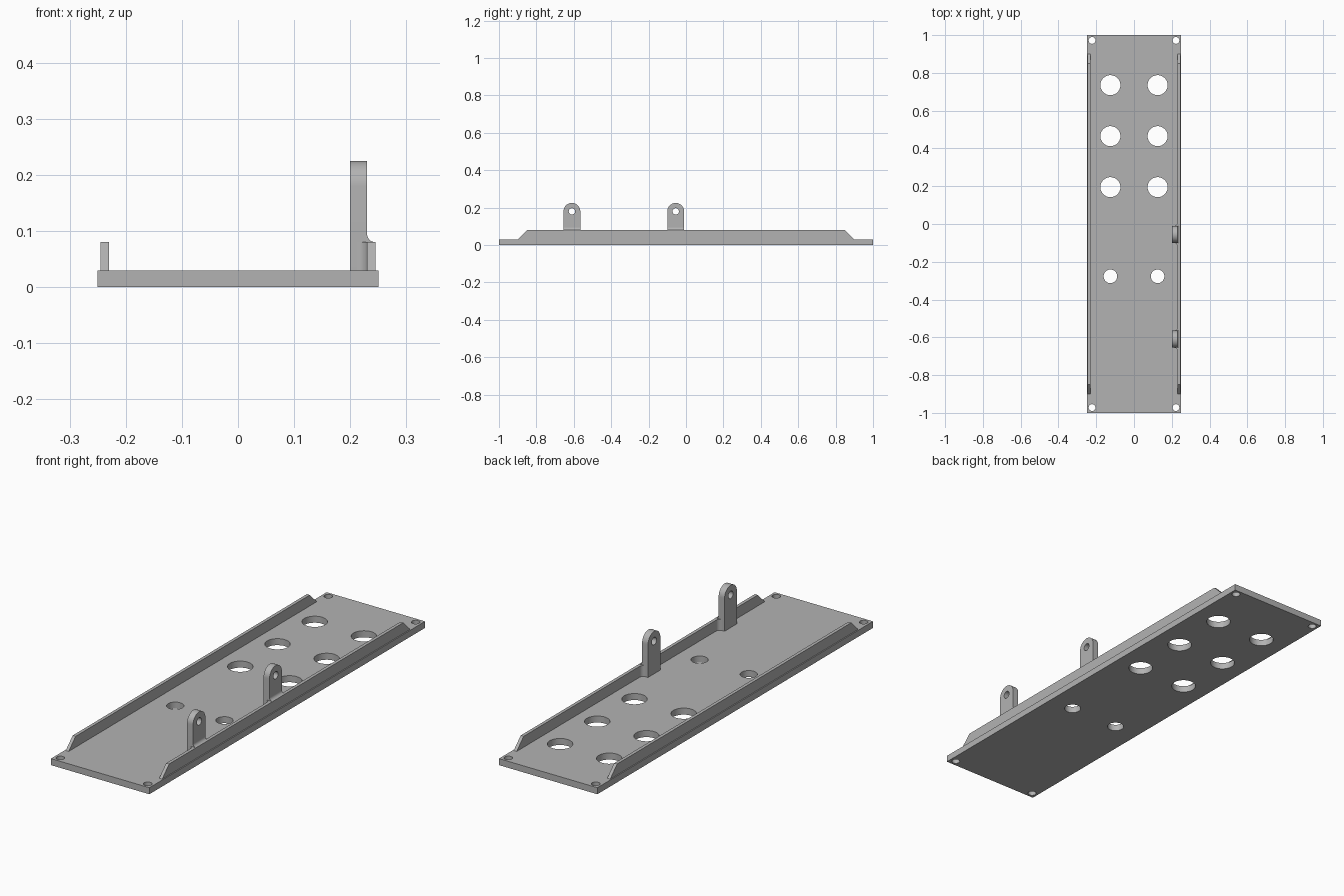
import bpy, math
from mathutils import Matrix

if "Cube" in bpy.data.objects:
    bpy.data.objects.remove(bpy.data.objects["Cube"])

grey = bpy.data.materials.new("grey metal")
grey.diffuse_color = (0.45, 0.45, 0.45, 1)
grey.use_nodes = True
grey.node_tree.nodes["Principled BSDF"].inputs["Base Color"].default_value = grey.diffuse_color

# Axis maps: profile (u, v) and extrusion w to world axes
XY = Matrix.Identity(4)
YZ = Matrix(((0, 0, 1, 0), (1, 0, 0, 0), (0, 1, 0, 0), (0, 0, 0, 1)))
XZ = Matrix(((1, 0, 0, 0), (0, 0, -1, 0), (0, 1, 0, 0), (0, 0, 0, 1)))


def arc(cx, cy, r, a0, a1, n):
    return [(cx + r * math.cos(math.radians(a0 + (a1 - a0) * i / n)),
             cy + r * math.sin(math.radians(a0 + (a1 - a0) * i / n))) for i in range(n + 1)]


def circle(cx, cy, r, n=48):
    return arc(cx, cy, r, 0, 360, n)[:-1]


def prism(name, loops, w0, w1, axes):
    """Extrude an outline (first loop) with holes (other loops) from w0 to w1."""
    cu = bpy.data.curves.new(name, 'CURVE')
    cu.dimensions = '2D'
    cu.fill_mode = 'BOTH'
    cu.extrude = (w1 - w0) / 2
    for pts in loops:
        s = cu.splines.new('POLY')
        s.points.add(len(pts) - 1)
        for p, (u, v) in zip(s.points, pts):
            p.co = (u, v, 0, 1)
        s.use_cyclic_u = True
    ob = bpy.data.objects.new(name, cu)
    bpy.context.collection.objects.link(ob)
    bpy.ops.object.select_all(action='DESELECT')
    ob.select_set(True)
    bpy.context.view_layer.objects.active = ob
    bpy.ops.object.convert(target='MESH')
    ob = bpy.context.object
    ob.data.transform(axes @ Matrix.Translation((0, 0, (w0 + w1) / 2)))
    # weld caps to walls and make normals face outward
    bpy.ops.object.mode_set(mode='EDIT')
    bpy.ops.mesh.select_all(action='SELECT')
    bpy.ops.mesh.remove_doubles(threshold=0.00005)
    bpy.ops.mesh.normals_make_consistent(inside=False)
    bpy.ops.object.mode_set(mode='OBJECT')
    ob.data.materials.clear()
    ob.data.materials.append(grey)
    bpy.ops.object.shade_smooth_by_angle(angle=math.radians(30))
    return ob


# Base plate with corner screw holes, large holes and small holes
holes = [circle(sx * 0.222, sy * 0.972, 0.018, 32) for sx in (-1, 1) for sy in (-1, 1)]
for x in (-0.125, 0.125):
    holes += [circle(x, y, 0.053) for y in (0.195, 0.465, 0.735)]
    holes.append(circle(x, -0.277, 0.036))
prism("base_plate", [[(-0.25, -1), (0.25, -1), (0.25, 1), (-0.25, 1)]] + holes, 0, 0.03, XY)

# Side rails with sloped ends
rail = [(-0.9, 0.03), (0.9, 0.03), (0.85, 0.08), (-0.85, 0.08)]
prism("left_rail", [rail], -0.245, -0.23, YZ)
prism("right_rail", [rail], 0.23, 0.245, YZ)

# Two upright lugs beside the right rail, with blended corners
for label, y in (("front", -0.61), ("middle", -0.055)):
    h = 0.045
    outline = [(y - h, 0.03), (y + h, 0.03)] + arc(y, 0.18, h, 0, 180, 24)
    prism(label + "_lug", [outline, circle(y, 0.18, 0.017, 32)], 0.2, 0.23, YZ)
    # fillet over the rail top
    r = 0.015
    top = [(0.23, 0.08)] + arc(0.23 + r, 0.08 + r, r, 270, 180, 8)
    prism(label + "_lug_top_fillet", [top], -y - h, -y + h, XZ)
    # upright fillets between lug sides and rail
    r = 0.018
    for side, s in (("front", -1), ("back", 1)):
        e = y + s * h
        pts = [(0.23, e)] + [(px, e + s * py) for px, py in arc(0.23 - r, r, r, 0, -90, 8)]
        prism(f"{label}_lug_{side}_fillet", [pts], 0.03, 0.08, XY)
